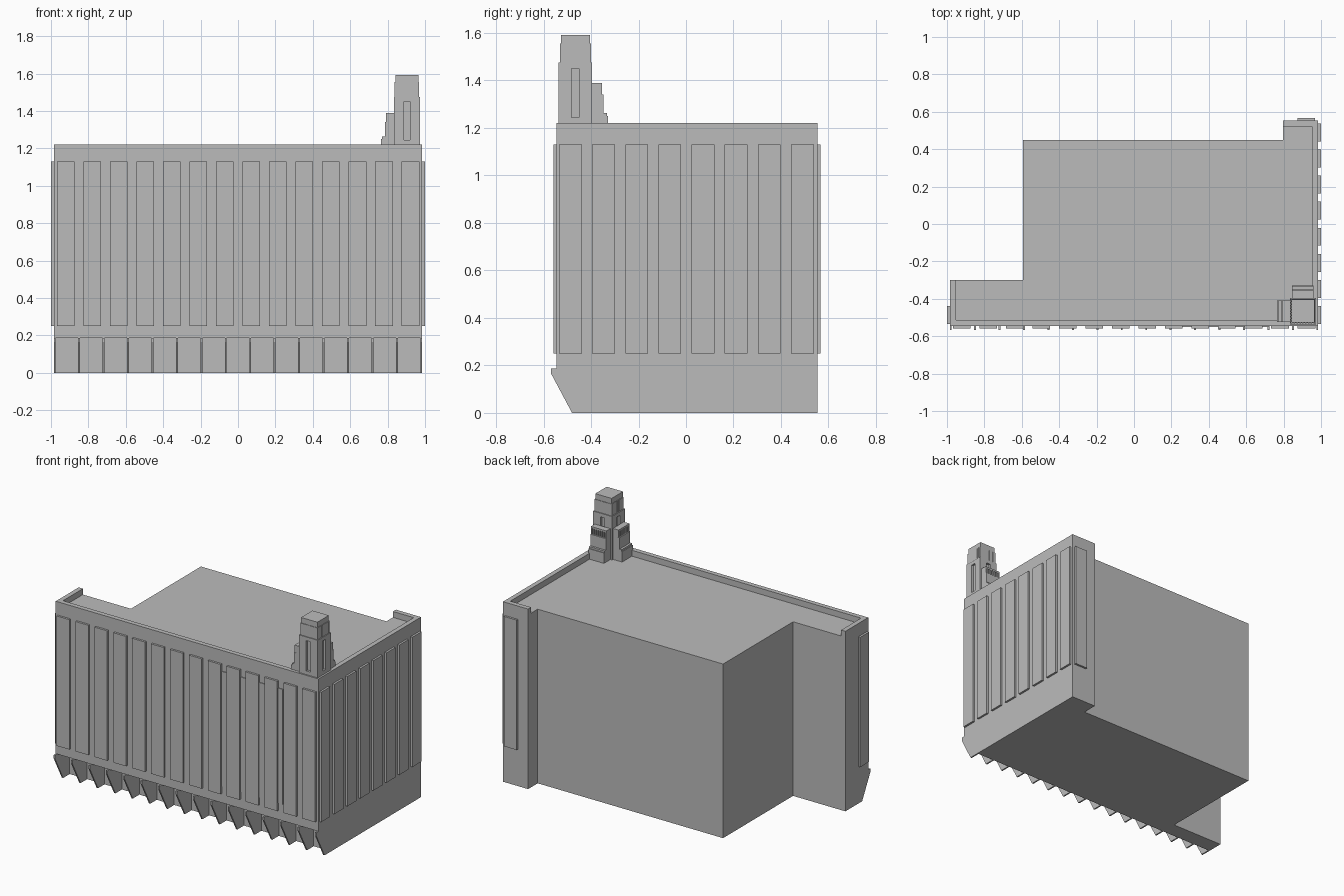
import bpy
import bmesh

if "Cube" in bpy.data.objects:
    bpy.data.objects.remove(bpy.data.objects["Cube"], do_unlink=True)

GREY = (0.5, 0.5, 0.5, 1.0)
stone = bpy.data.materials.new("grey stone")
stone.use_nodes = True
stone.diffuse_color = GREY
stone.node_tree.nodes["Principled BSDF"].inputs["Base Color"].default_value = GREY


def finish(name, bm):
    bmesh.ops.recalc_face_normals(bm, faces=bm.faces)
    mesh = bpy.data.meshes.new(name)
    bm.to_mesh(mesh)
    bm.free()
    mesh.materials.append(stone)
    obj = bpy.data.objects.new(name, mesh)
    bpy.context.collection.objects.link(obj)
    return obj


def extrude(bm, points, offset):
    """Extrude a flat outline of 3D points along an offset."""
    face = bm.faces.new([bm.verts.new(p) for p in points])
    result = bmesh.ops.extrude_face_region(bm, geom=[face], use_keep_orig=True)
    moved = [v for v in result["geom"] if isinstance(v, bmesh.types.BMVert)]
    bmesh.ops.translate(bm, verts=moved, vec=offset)


def add_box(bm, x, y, z):
    outline = [(x[0], y[0], z[0]), (x[1], y[0], z[0]),
               (x[1], y[1], z[0]), (x[0], y[1], z[0])]
    extrude(bm, outline, (0, 0, z[1] - z[0]))


def boxes(name, items):
    bm = bmesh.new()
    for item in items:
        add_box(bm, *item)
    return finish(name, bm)


def prism(name, outline, z0, z1):
    bm = bmesh.new()
    extrude(bm, [(x, y, z0) for x, y in outline], (0, 0, z1 - z0))
    return finish(name, bm)


# Building mass: ground floor set back at the front, upper floors above
X, FRONT, BACK = 0.985, -0.545, 0.553
ROOF, TOP, CANOPY = 1.18, 1.22, 0.187


def footprint(front):
    return [(-X, front), (X, front), (X, BACK), (0.797, BACK), (0.797, 0.45),
            (-0.593, 0.45), (-0.593, -0.3), (-X, -0.3)]


prism("ground_floor", footprint(-0.41), 0, CANOPY)
prism("upper_floors", footprint(FRONT), CANOPY, ROOF)

# Parapet along the front and wrapping both ends
T = 0.032
prism("parapet", [(-X, -0.3), (-X, FRONT), (X, FRONT), (X, BACK), (0.797, BACK),
                  (0.797, BACK - T), (X - T, BACK - T), (X - T, FRONT + T),
                  (-X + T, FRONT + T), (-X + T, -0.3)], ROOF, TOP)

# Raised wall panels on the front, right-hand, left-hand and rear ends
PZ, HALF, D = (0.25, 1.13), 0.048, 0.014
front_x = [-0.921 + i * 0.1417 for i in range(14)]
side_y = [-0.487 + i * 0.1396 for i in range(8)]
boxes("front_panels", [((x - HALF, x + HALF), (FRONT - D, FRONT), PZ) for x in front_x])
boxes("left_side_panels", [((X, X + D), (y - HALF, y + HALF), PZ) for y in side_y])
boxes("right_side_panel", [((-X - D, -X), (side_y[0] - HALF, side_y[0] + HALF), PZ)])
boxes("rear_panel", [((0.873, 0.969), (BACK, BACK + D), PZ)])
boxes("front_backing_panel", [((0.26, 0.72), (FRONT - 0.005, FRONT), (0.3, 1.08))])

# Tapered fins dividing the shop fronts
bm = bmesh.new()
for i in range(16):
    x = -X + i * (2 * X - 0.01) / 15
    profile = [(-0.41, 0), (-0.48, 0), (-0.568, 0.165), (-0.568, CANOPY), (-0.41, CANOPY)]
    extrude(bm, [(x, y, z) for y, z in profile], (0.01, 0, 0))
finish("shopfront_fins", bm)

# Corner tower: shaft with a narrow slot on each face
CX, CY = 0.903, -0.466


def square(half, z0, z1):
    return ((CX - half, CX + half), (CY - half, CY + half), (z0, z1))


R, SLOT = 0.070, 0.016
shaft = [square(R, 1.17, 1.245), square(R - 0.015, 1.245, 1.45), square(R, 1.45, 1.475)]
for sx in (-1, 1):
    for sy in (-1, 1):
        shaft.append((sorted((CX + sx * SLOT, CX + sx * R)),
                      sorted((CY + sy * SLOT, CY + sy * R)), (1.245, 1.45)))
boxes("tower_shaft", shaft)

# Louvred band and cap
louvres = [square(0.054, 1.475, 1.555)]
for i in range(9):
    o = -0.06 + i * 0.015
    louvres.append(((CX + o - 0.004, CX + o + 0.004), (CY - 0.065, CY + 0.065), (1.475, 1.555)))
    louvres.append(((CX - 0.065, CX + 0.065), (CY + o - 0.004, CY + o + 0.004), (1.475, 1.555)))
boxes("tower_louvres", louvres)
boxes("tower_cap", [square(0.061, 1.555, 1.592)])

# Stepped buttresses on the two roof-side faces
W = 0.058
steps = [(0.138, 1.17, 1.25), (0.133, 1.25, 1.262), (0.118, 1.262, 1.34),
         (0.103, 1.34, 1.378), (0.112, 1.378, 1.39)]
rear, side = [], []


def buttress_piece(reach, offset, half, z0, z1):
    rear.append(((CX + offset - half, CX + offset + half), (CY + R, CY + reach), (z0, z1)))
    side.append(((CX - reach, CX - R), (CY + offset - half, CY + offset + half), (z0, z1)))


for reach, z0, z1 in steps:
    buttress_piece(reach, 0, W, z0, z1)
for i in range(8):
    buttress_piece(0.112, -0.0525 + i * 0.015, 0.004, 1.34, 1.378)
boxes("rear_buttress", rear)
boxes("side_buttress", side)
